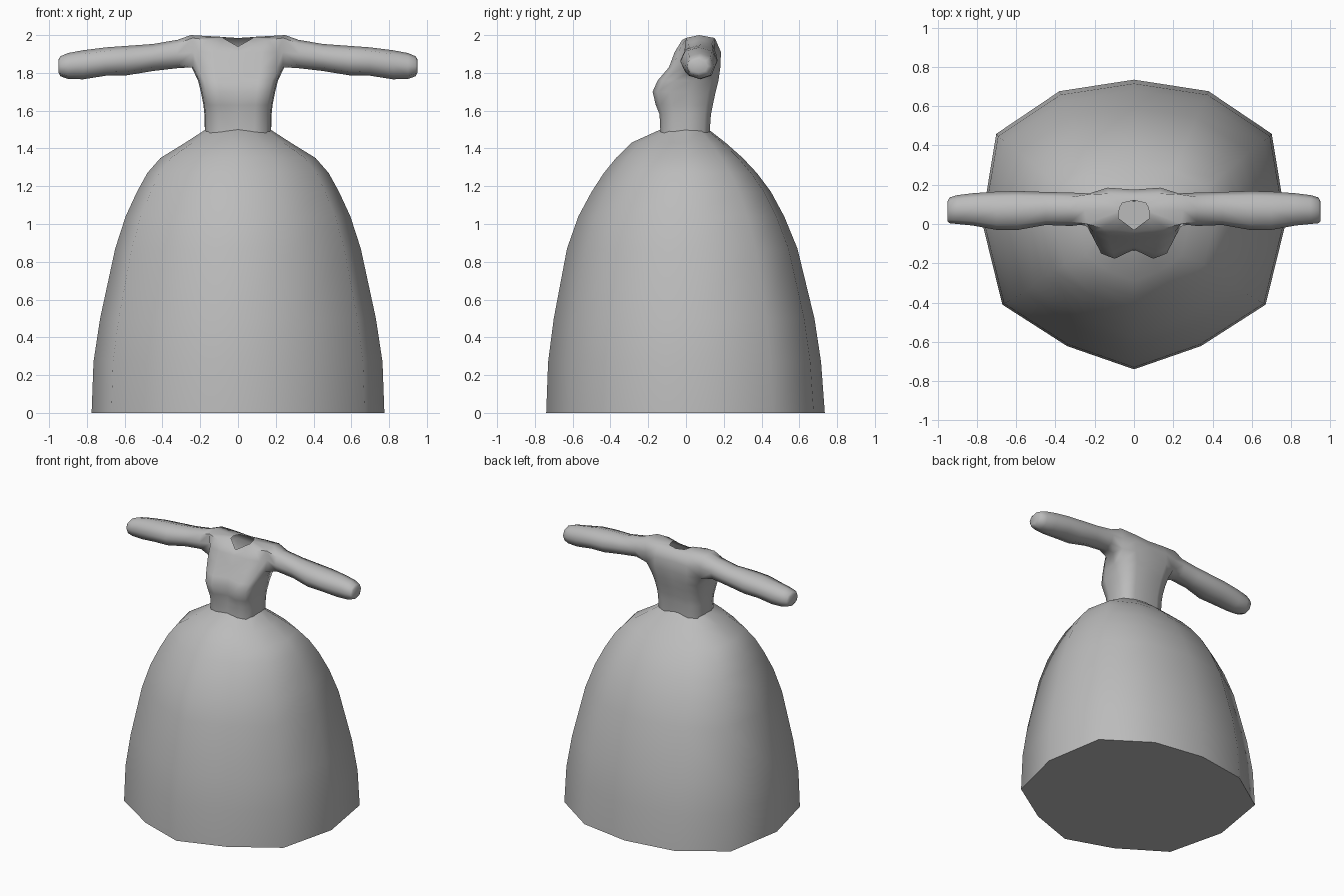
import bpy, bmesh, math

cube = bpy.data.objects.get("Cube")
if cube:
    bpy.data.objects.remove(cube)

grey = bpy.data.materials.new("plain_grey")
grey.use_nodes = True
GREY = (0.5, 0.5, 0.5, 1)
grey.diffuse_color = GREY
grey.node_tree.nodes["Principled BSDF"].inputs["Base Color"].default_value = GREY


def bridge(bm, a, b, closed=False, skip=()):
    """Quads between two rows of vertices."""
    n = len(a)
    for i in range(n if closed else n - 1):
        if i not in skip:
            j = (i + 1) % n
            bm.faces.new((a[i], a[j], b[j], b[i]))


def row(bm, points):
    return [bm.verts.new(p) for p in points]


def finish(bm, name):
    """Make the half mesh an object, shade it smooth and mirror it across x."""
    loose = [v for v in bm.verts if not v.link_faces]
    bmesh.ops.delete(bm, geom=loose, context='VERTS')
    mesh = bpy.data.meshes.new(name)
    bm.to_mesh(mesh)
    bm.free()
    mesh.materials.append(grey)
    obj = bpy.data.objects.new(name, mesh)
    bpy.context.collection.objects.link(obj)
    bpy.ops.object.select_all(action='DESELECT')
    obj.select_set(True)
    bpy.context.view_layer.objects.active = obj
    bpy.ops.object.shade_smooth_by_angle(angle=math.radians(65))
    mirror = obj.modifiers.new("mirror", 'MIRROR')
    mirror.use_clip = True
    mirror.merge_threshold = 0.001


# Skirt: twelve-sided bell, rows of height, half width, front depth, back depth
OUTLINE = [(0, -1), (.44, -.84), (.865, -.555), (1, .02),
           (.905, .625), (.49, .92), (0, 1)]
SKIRT = [(0, .775, .74, .735), (.27, .765, .73, .715), (.5, .73, .70, .68),
         (.87, .65, .63, .59), (1.04, .595, .57, .52), (1.17, .535, .50, .45),
         (1.27, .48, .435, .375), (1.35, .41, .37, .30),
         (1.43, .28, .29, .21), (1.5, .172, .135, .12)]
bm = bmesh.new()
rows = [row(bm, [(x * w, y * (f if y < 0 else b), z) for x, y in OUTLINE])
        for z, w, f, b in SKIRT]
for a, b in zip(rows, rows[1:]):
    bridge(bm, a, b)
bm.faces.new(rows[0][::-1])
finish(bm, "skirt")

# Bodice rows: height, half width, centre front, bust front, back
BODICE = [(1.48, .175, -.135, -.135, .125), (1.58, .178, -.125, -.14, .132),
          (1.63, .183, -.125, -.16, .142), (1.70, .197, -.13, -.177, .157),
          (1.76, .212, -.115, -.15, .172), (1.83, .245, -.085, -.09, .182),
          (1.91, .245, -.06, -.06, .185)]
bm = bmesh.new()
rows = []
for z, w, f0, f1, b in BODICE:
    mix = lambda t: f1 + (b - f1) * t
    rows.append(row(bm, [(0, f0, z), (.5 * w, f1, z), (.85 * w, mix(.08), z),
                         (.97 * w, mix(.28), z), (w, mix(.58), z),
                         (.93 * w, mix(.88), z), (.55 * w, b, z), (0, b - .01, z)]))
# Shoulder line and open neckline
rows.append(row(bm, [(0, -.04, 1.925), (.09, -.03, 1.95), (.16, -.02, 1.975),
                     (.24, 0, 1.985), (.25, .07, 2), (.24, .15, 1.985),
                     (.13, .155, 1.98), (0, .15, 1.975)]))
rows.append(row(bm, [(0, -.03, 1.94), (.04, 0, 1.962), (.08, .03, 1.985),
                     (.08, .05, 1.99), (.077, .065, 1.99), (.072, .085, 1.99),
                     (.06, .107, 1.988), (0, .12, 1.985)]))
for k, (a, b) in enumerate(zip(rows, rows[1:])):
    bridge(bm, a, b, skip=(3, 4) if k in (5, 6) else ())

# Sleeve: eight-sided tube drawn out from the armhole
low, mid, top = rows[5:8]
ring = [low[3], low[4], low[5], mid[5], top[5], top[4], top[3], mid[3]]
# Sleeve sections: distance, front, back, bottom, top
SLEEVE = [(.32, -.01, .16, 1.825, 1.975), (.45, -.005, .163, 1.81, 1.953),
          (.59, -.03, .168, 1.787, 1.943), (.70, -.03, .165, 1.785, 1.935),
          (.82, -.008, .157, 1.766, 1.92), (.90, 0, .147, 1.768, 1.905),
          (.94, .004, .135, 1.782, 1.888), (.95, .015, .115, 1.80, 1.872)]
for x, y0, y1, z0, z1 in SLEEVE:
    cy, cz = (y0 + y1) / 2, (z0 + z1) / 2
    dy, dz = (y1 - y0) * .13, (z1 - z0) * .13
    new = row(bm, [(x, y0 + dy, z0 + dz), (x, cy, z0), (x, y1 - dy, z0 + dz),
                   (x, y1, cz), (x, y1 - dy, z1 - dz), (x, cy, z1),
                   (x, y0 + dy, z1 - dz), (x, y0, cz)])
    bridge(bm, ring, new, closed=True)
    ring = new
bm.faces.new(ring)
finish(bm, "bodice_with_sleeves")
